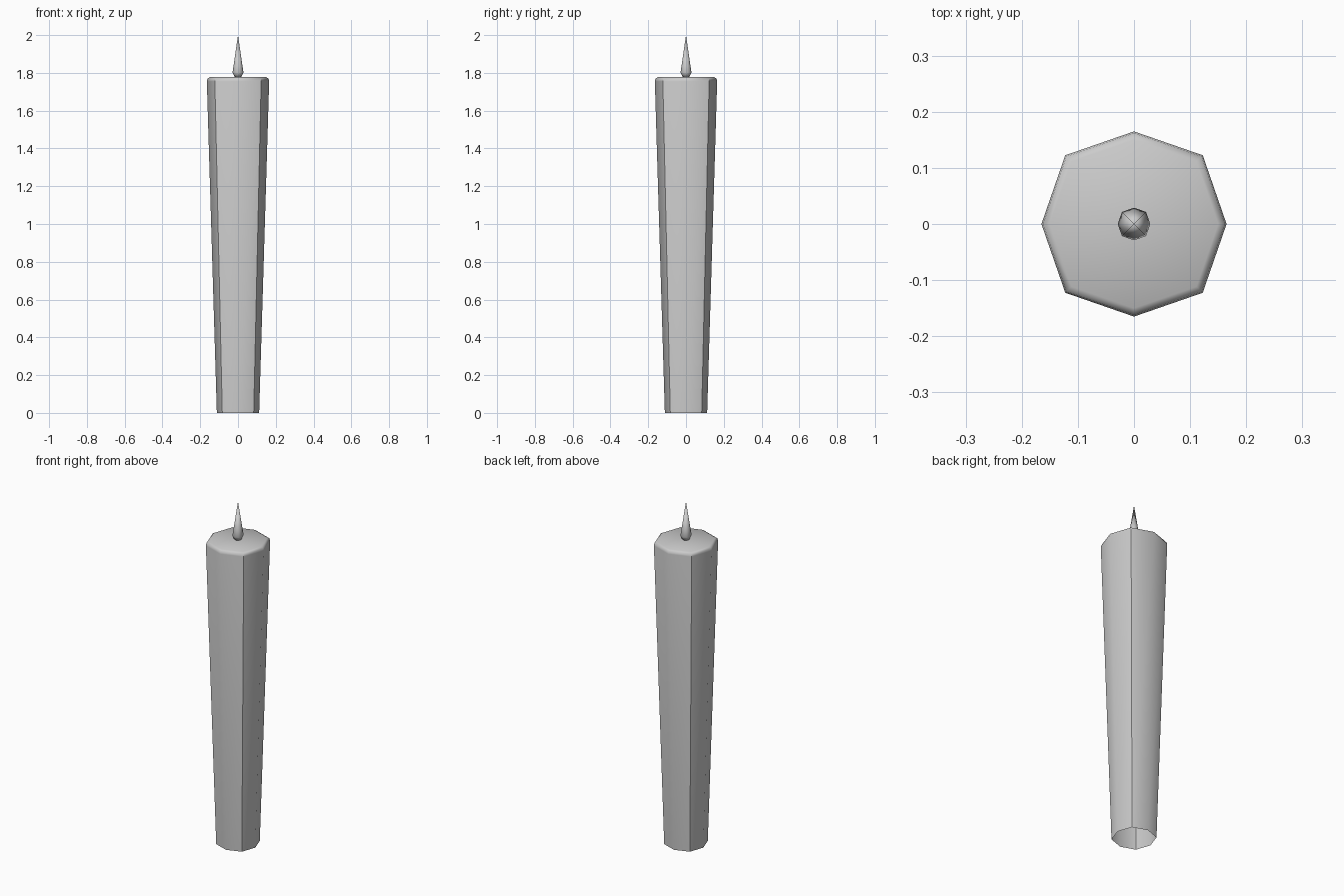
import bpy, bmesh, math

if "Cube" in bpy.data.objects:
    bpy.data.objects.remove(bpy.data.objects["Cube"])


def lathe(name, profile, angle):
    """Eight-sided turned shape; diagonal corners sit slightly further out."""
    bm = bmesh.new()
    rings = []
    for r, z in profile:
        if r == 0:
            rings.append([bm.verts.new((0, 0, z))])
            continue
        ring = []
        for i in range(8):
            a = i * math.pi / 4
            k = r * (1.05 if i % 2 else 1.0)
            ring.append(bm.verts.new((k * math.cos(a), k * math.sin(a), z)))
        rings.append(ring)
    for low, high in zip(rings, rings[1:]):
        for i in range(8):
            j = (i + 1) % 8
            if len(high) == 1:
                bm.faces.new((low[i], low[j], high[0]))
            elif len(low) == 1:
                bm.faces.new((low[0], high[j], high[i]))
            else:
                bm.faces.new((low[i], low[j], high[j], high[i]))
    if len(rings[-1]) == 8:
        bm.faces.new(rings[-1])
    mesh = bpy.data.meshes.new(name)
    bm.to_mesh(mesh)
    bm.free()
    obj = bpy.data.objects.new(name, mesh)
    bpy.context.collection.objects.link(obj)
    bpy.ops.object.select_all(action='DESELECT')
    obj.select_set(True)
    bpy.context.view_layer.objects.active = obj
    bpy.ops.object.shade_smooth_by_angle(angle=math.radians(angle))
    return obj


# Tapered wax body, open underneath, with a softened top rim
lathe("candle_body", [(0.112, 0), (0.165, 1.755), (0.162, 1.77), (0.15, 1.777)], 50)

# Slim pointed flame
lathe("flame", [(0, 1.777), (0.019, 1.78), (0.029, 1.802), (0.024, 1.835), (0, 2.0)], 60)
